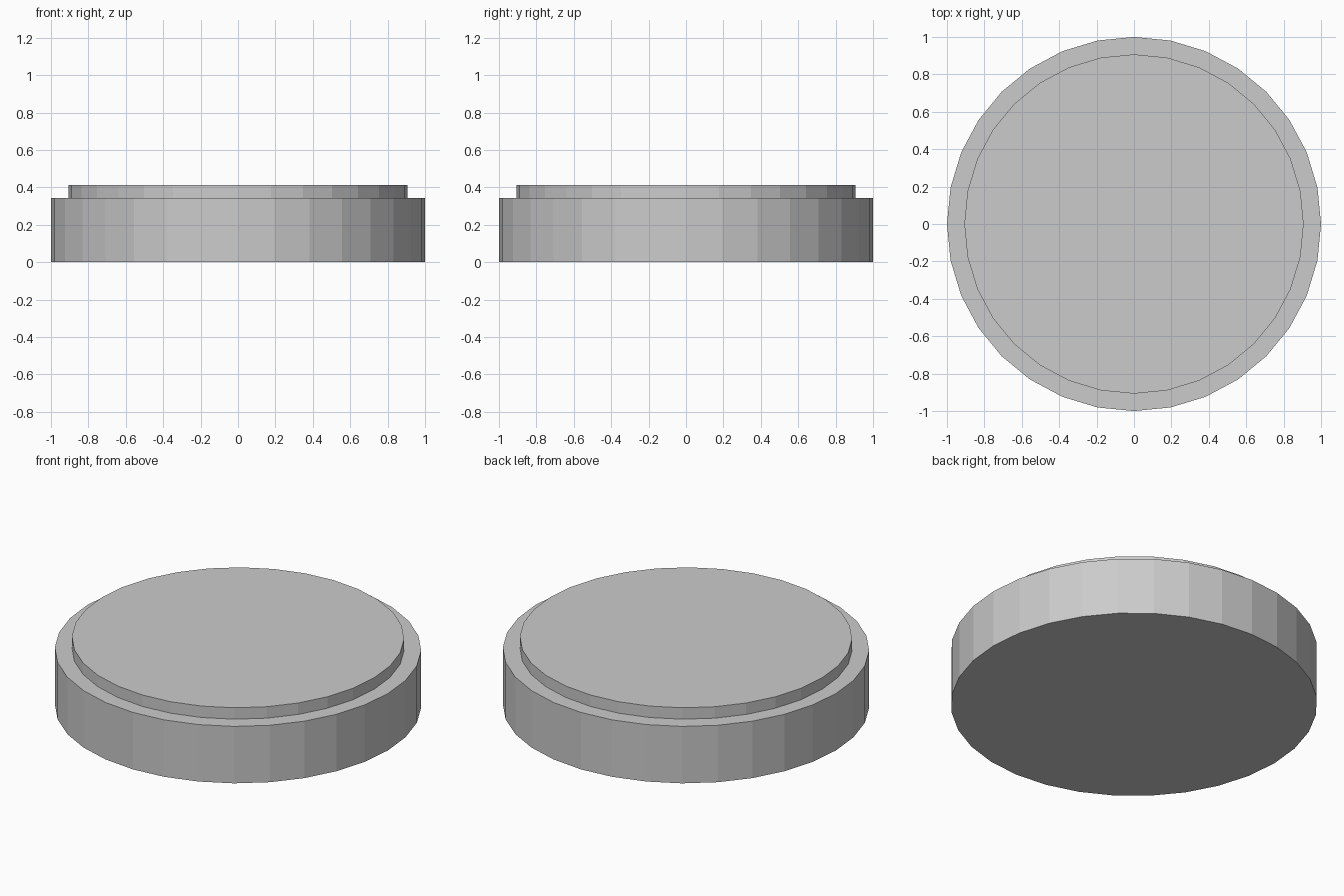
import bpy, bmesh
from math import cos, sin, tau

if "Cube" in bpy.data.objects:
    bpy.data.objects.remove(bpy.data.objects["Cube"])

SIDES = 32
# Stepped disc profile: (radius, height) from the bottom rim to the top rim
PROFILE = [(1.0, 0.0), (1.0, 0.343), (0.907, 0.343), (0.907, 0.412)]

bm = bmesh.new()
rings = [[bm.verts.new((r * cos(tau * i / SIDES), r * sin(tau * i / SIDES), z))
          for i in range(SIDES)] for r, z in PROFILE]

# Walls and ledge
for low, high in zip(rings, rings[1:]):
    for i in range(SIDES):
        j = (i + 1) % SIDES
        bm.faces.new((low[i], low[j], high[j], high[i]))

# Flat bottom and top
bm.faces.new(rings[0][::-1])
bm.faces.new(rings[-1])

mesh = bpy.data.meshes.new("stepped_disc")
bm.to_mesh(mesh)
bm.free()
bpy.context.collection.objects.link(bpy.data.objects.new("stepped_disc", mesh))
